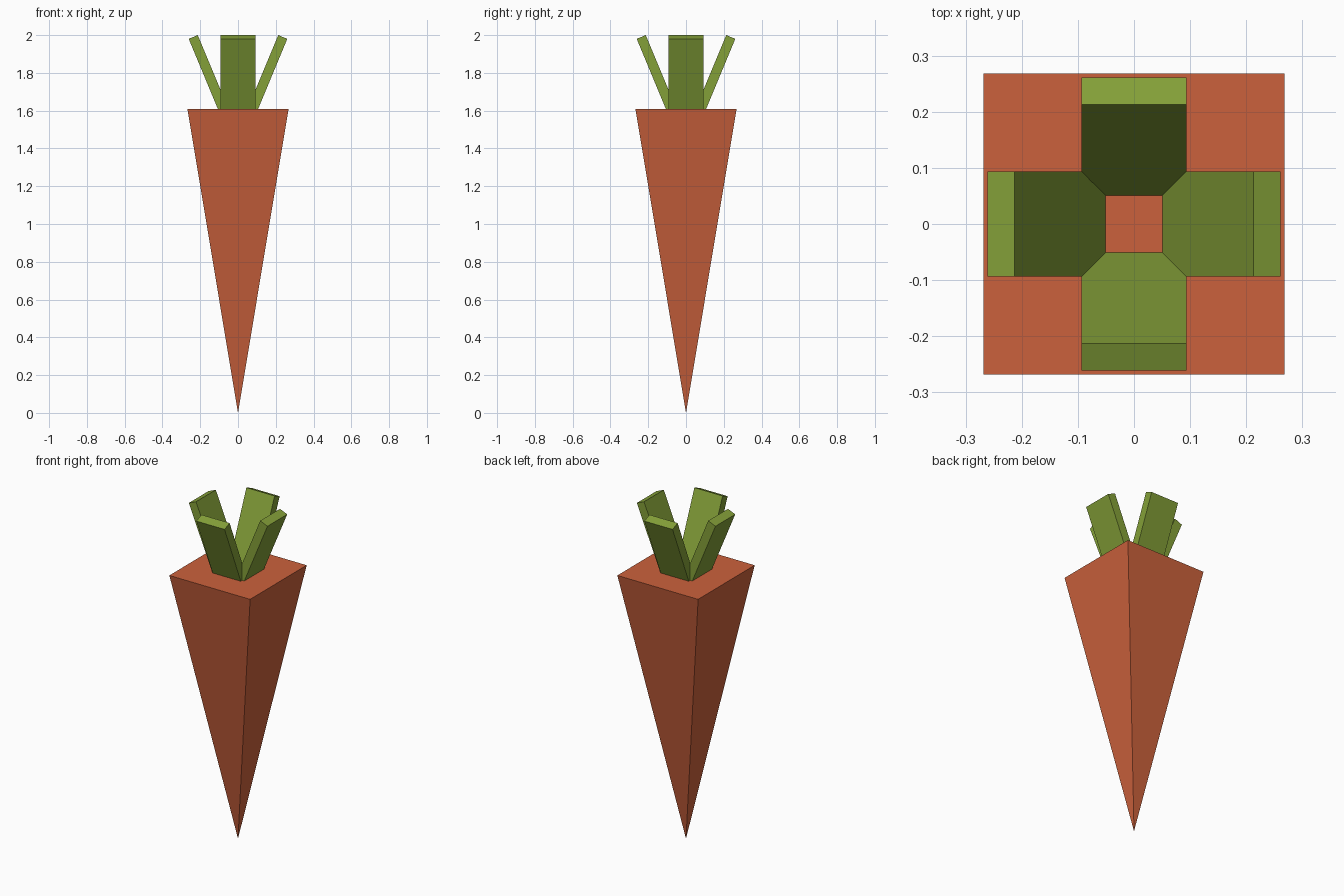
import bpy, bmesh, math
from mathutils import Matrix, Vector

if "Cube" in bpy.data.objects:
    bpy.data.objects.remove(bpy.data.objects["Cube"])

TOP = 1.61      # shoulder height of the root
HALF = 0.268    # half width of the root's square top


def material(name, rgb):
    m = bpy.data.materials.new(name)
    m.diffuse_color = (*rgb, 1)
    m.use_nodes = True
    m.node_tree.nodes["Principled BSDF"].inputs["Base Color"].default_value = m.diffuse_color
    return m


def add_object(name, bm, mat):
    bmesh.ops.recalc_face_normals(bm, faces=bm.faces)
    mesh = bpy.data.meshes.new(name)
    bm.to_mesh(mesh)
    bm.free()
    mesh.materials.append(mat)
    obj = bpy.data.objects.new(name, mesh)
    bpy.context.collection.objects.link(obj)
    return obj


orange = material("root_orange", (0.60, 0.12, 0.045))
green = material("leaf_green", (0.23, 0.35, 0.04))

# Root: four-sided pyramid standing on its tip
bm = bmesh.new()
tip = bm.verts.new((0, 0, 0))
rim = [bm.verts.new((x * HALF, y * HALF, TOP))
       for x, y in ((-1, -1), (1, -1), (1, 1), (-1, 1))]
bm.faces.new(rim)
for i in range(4):
    bm.faces.new((tip, rim[i], rim[(i + 1) % 4]))
add_object("carrot_root", bm, orange)

# Leaves: four flat slabs leaning outwards, slightly sunk into the root
WIDTH, THICK, LENGTH = 0.187, 0.052, 0.435
TILT = math.radians(22.6)
inner_top = Vector((0.213, 0, 2.0))
for i, side in enumerate(("right", "back", "left", "front")):
    bm = bmesh.new()
    bmesh.ops.create_cube(bm, size=1, matrix=(
        Matrix.Rotation(i * math.pi / 2, 4, 'Z')
        @ Matrix.Translation(inner_top)
        @ Matrix.Rotation(TILT, 4, 'Y')
        @ Matrix.Translation((THICK / 2, 0, -LENGTH / 2))
        @ Matrix.Diagonal((THICK, WIDTH, LENGTH, 1))))
    add_object(f"leaf_{side}", bm, green)
